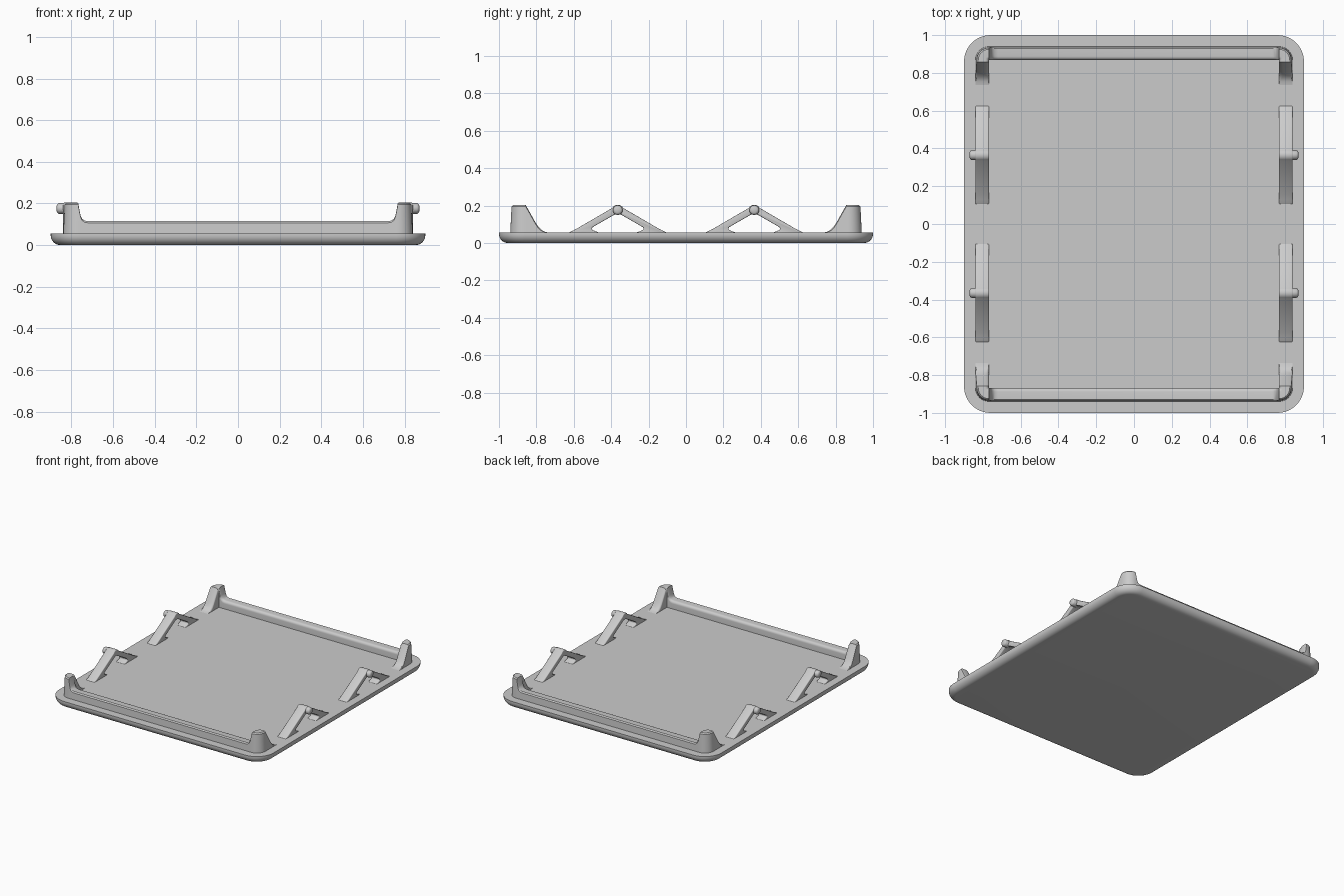
import bpy, bmesh, math
from mathutils import Vector

cube = bpy.data.objects.get("Cube")
if cube:
    bpy.data.objects.remove(cube)

grey = bpy.data.materials.new("grey_plastic")
grey.use_nodes = True
COLOUR = (0.6, 0.6, 0.6, 1)
grey.diffuse_color = COLOUR
grey.node_tree.nodes["Principled BSDF"].inputs["Base Color"].default_value = COLOUR

FLOOR = 0.056


def finish(bm, name, bevel=0):
    bmesh.ops.remove_doubles(bm, verts=bm.verts, dist=1e-4)
    bmesh.ops.recalc_face_normals(bm, faces=bm.faces)
    mesh = bpy.data.meshes.new(name)
    bm.to_mesh(mesh)
    bm.free()
    obj = bpy.data.objects.new(name, mesh)
    bpy.context.collection.objects.link(obj)
    mesh.materials.append(grey)
    bpy.ops.object.select_all(action="DESELECT")
    obj.select_set(True)
    bpy.context.view_layer.objects.active = obj
    if bevel:
        mod = obj.modifiers.new("soft_edges", "BEVEL")
        mod.width, mod.segments = bevel, 3
        mod.limit_method, mod.angle_limit = "ANGLE", math.radians(50)
        bpy.ops.object.modifier_apply(modifier=mod.name)
    bpy.ops.object.shade_smooth_by_angle(angle=math.radians(35))
    return obj


def skin(bm, rings, closed_caps=True):
    """Join rings of equal point count into a capped tube."""
    rows = [[bm.verts.new(p) for p in ring] for ring in rings]
    n = len(rows[0])
    for a, b in zip(rows, rows[1:]):
        for i in range(n):
            j = (i + 1) % n
            bm.faces.new((a[i], a[j], b[j], b[i]))
    bm.faces.new(rows[0])
    bm.faces.new(rows[-1])


def rounded_rect(hx, hy, r, z, steps=10):
    pts = []
    for q, (sx, sy) in enumerate([(1, 1), (-1, 1), (-1, -1), (1, -1)]):
        for i in range(steps + 1):
            a = math.pi / 2 * (q + i / steps)
            pts.append((sx * (hx - r) + r * math.cos(a), sy * (hy - r) + r * math.sin(a), z))
    return pts


# Base tray with a rounded underside
bm = bmesh.new()
rings = []
EDGE = 0.048
for i in range(9):
    a = math.pi / 2 * i / 8
    inset = EDGE * (1 - math.sin(a))
    rings.append(rounded_rect(0.9 - inset, 1 - inset, 0.14 - inset, EDGE * (1 - math.cos(a))))
rings.append(rounded_rect(0.9, 1, 0.14, FLOOR))
skin(bm, rings)
finish(bm, "base_tray")


# End walls: a section swept round the corners, rising into posts
WALL, RAIL, POST = 0.072, 0.115, 0.203


def section(pos, out, height):
    """Wall section with a soft inner top edge; outer face leans in slightly."""
    lean = 0.05 * (height - FLOOR)
    r = max(min(0.02, height - FLOOR), 0.001)
    pts = [(0, FLOOR - 0.01), (-lean, height - r * 0.4), (-lean - r * 0.4, height)]
    for i in range(6):
        a = math.pi / 2 * i / 5
        pts.append((-WALL + r * (1 - math.sin(a)), height - r * (1 - math.cos(a))))
    pts.append((-WALL, FLOOR - 0.01))
    return [(pos.x + out.x * d, pos.y + out.y * d, z) for d, z in pts]


def half_wall():
    """Stations from the wall middle, round the corner, to the post foot."""
    stations = [(Vector((0, 0.94)), Vector((0, 1)), RAIL)]
    for x, h in [(0.72, RAIL), (0.737, 0.118), (0.75, 0.128), (0.757, 0.145), (0.768, POST)]:
        stations.append((Vector((x, 0.94)), Vector((0, 1)), h))
    for i in range(9):
        a = math.pi / 2 * (1 - i / 8)
        out = Vector((math.cos(a), math.sin(a)))
        stations.append((Vector((0.84 - WALL, 0.94 - WALL)) + out * WALL, out, POST))
    for y, h in [(0.857, POST), (0.805, 0.11), (0.79, 0.087), (0.772, 0.069), (0.755, 0.06), (0.735, FLOOR)]:
        stations.append((Vector((0.84, y)), Vector((1, 0)), h))
    return stations


for sy, name in ((-1, "front_wall"), (1, "back_wall")):
    half = half_wall()
    flip = Vector((-1, 1))
    full = [(p * flip, o * flip, h) for p, o, h in reversed(half[1:])] + half
    bm = bmesh.new()
    skin(bm, [section(p * Vector((1, sy)), o * Vector((1, sy)), h) for p, o, h in full])
    finish(bm, name)


# Triangular side brackets, each with an outward pin
def bracket_outline():
    right = []
    for i in range(5):
        a = math.radians(90 - 60 * i / 4)
        right.append((0.034 * math.cos(a), 0.17 + 0.034 * math.sin(a)))
    right += [(0.21, 0.082), (0.235, 0.068), (0.262, FLOOR), (0.262, 0.045), (0.1, 0.045),
              (0.1, FLOOR), (0.137, 0.07), (0.137, 0.083), (0.015, 0.153), (0, 0.156)]
    left = [(-y, z) for y, z in reversed(right[1:-1])]
    return right + left


for sx, side in ((-1, "right"), (1, "left")):
    for yc, end in ((-0.365, "front"), (0.365, "back")):
        bm = bmesh.new()
        face = bm.faces.new([bm.verts.new((sx * 0.767, yc + y, z)) for y, z in bracket_outline()])
        new = bmesh.ops.extrude_face_region(bm, geom=[face])["geom"]
        bmesh.ops.translate(bm, vec=(sx * 0.073, 0, 0),
                            verts=[v for v in new if isinstance(v, bmesh.types.BMVert)])
        finish(bm, f"{side}_{end}_bracket", 0.012)

        bm = bmesh.new()
        pin = []
        for x, r in ((0.82, 0.026), (0.86, 0.026), (0.867, 0.022), (0.871, 0.014)):
            pin.append([(sx * x, yc + r * math.cos(math.tau * i / 20),
                         0.176 + r * math.sin(math.tau * i / 20)) for i in range(20)])
        skin(bm, pin)
        finish(bm, f"{side}_{end}_pin")
